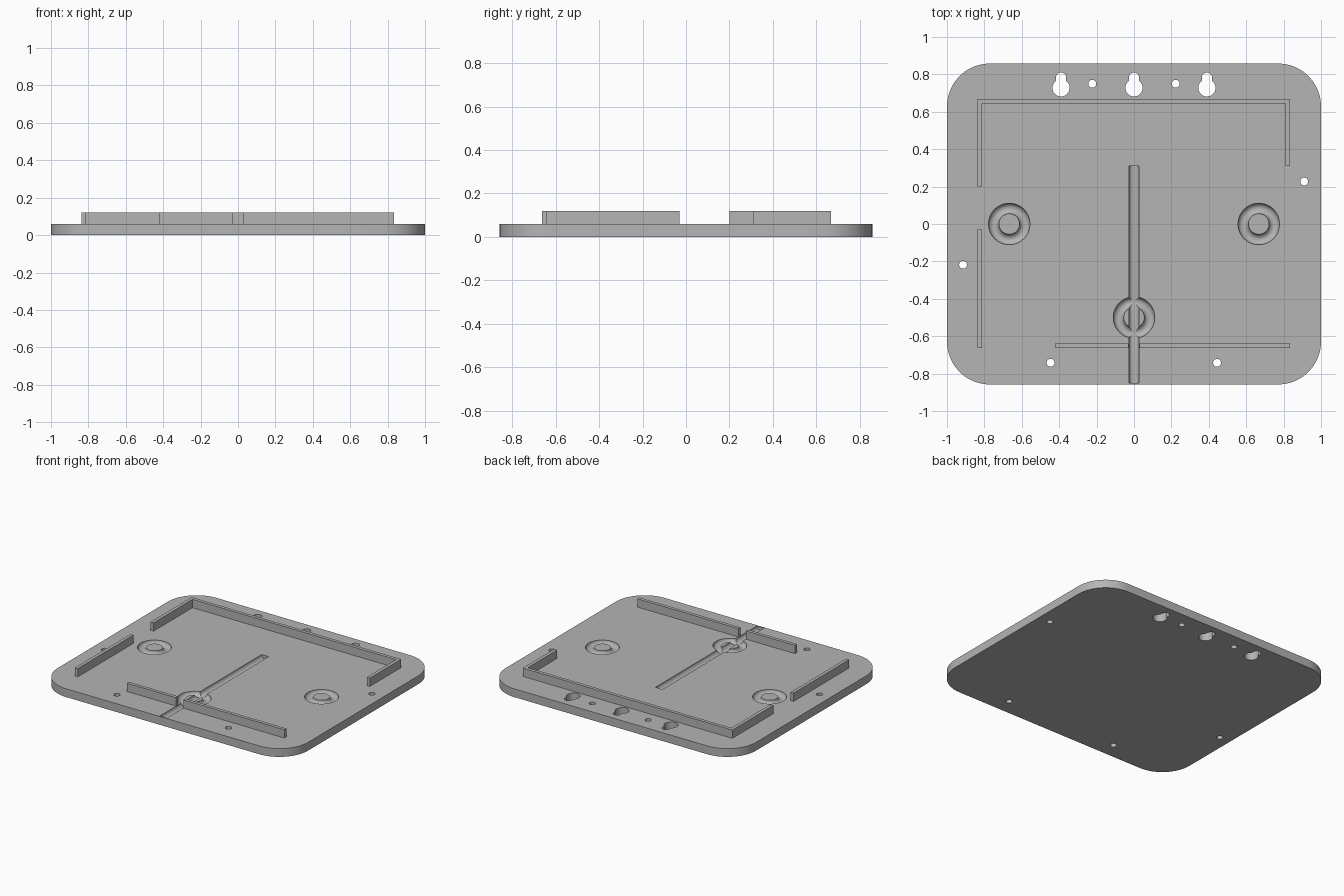
import bpy, bmesh
from math import pi, sin, cos
from mathutils import Matrix

cube = bpy.data.objects.get("Cube")
if cube:
    bpy.data.objects.remove(cube, do_unlink=True)

grey = bpy.data.materials.new("plain grey")
grey.use_nodes = True
grey.diffuse_color = (0.46, 0.46, 0.46, 1)
grey.node_tree.nodes["Principled BSDF"].inputs["Base Color"].default_value = grey.diffuse_color

HX, HY, TOP, WALL_TOP = 1.0, 0.858, 0.06, 0.12
CORNER, GROOVE = 0.23, 0.028


def finish(name, bm):
    bmesh.ops.recalc_face_normals(bm, faces=bm.faces)
    mesh = bpy.data.meshes.new(name)
    bm.to_mesh(mesh)
    bm.free()
    mesh.materials.append(grey)
    ob = bpy.data.objects.new(name, mesh)
    bpy.context.collection.objects.link(ob)
    return ob


def prism(name, outline, z0, z1):
    """Extrude a flat outline straight up."""
    bm = bmesh.new()
    face = bm.faces.new([bm.verts.new((x, y, z0)) for x, y in outline])
    res = bmesh.ops.extrude_face_region(bm, geom=[face])
    moved = [v for v in res["geom"] if isinstance(v, bmesh.types.BMVert)]
    bmesh.ops.translate(bm, verts=moved, vec=(0, 0, z1 - z0))
    return finish(name, bm)


def arc(cx, cy, r, a0, a1, n):
    return [(cx + r * cos(a0 + (a1 - a0) * i / n),
             cy + r * sin(a0 + (a1 - a0) * i / n)) for i in range(n + 1)]


def box(name, x0, x1, y0, y1):
    return prism(name, [(x0, y0), (x1, y0), (x1, y1), (x0, y1)], TOP, WALL_TOP)


def rod(name, axis, start, end):
    """Round bar along x or y, used to cut a half-round groove."""
    bm = bmesh.new()
    bmesh.ops.create_cone(bm, cap_ends=True, segments=32, radius1=GROOVE,
                          radius2=GROOVE, depth=end - start)
    mid = (start + end) / 2
    if axis == "X":
        mat = Matrix.Translation((mid, 0, TOP - 0.0007)) @ Matrix.Rotation(pi / 2, 4, "Y")
    else:
        mat = Matrix.Translation((0, mid, TOP - 0.0007)) @ Matrix.Rotation(pi / 2, 4, "X")
    bm.transform(mat)
    return finish(name, bm)


def ring(name, cx, cy, major):
    bpy.ops.mesh.primitive_torus_add(location=(cx, cy, TOP - 0.0005), major_radius=major,
                                     minor_radius=GROOVE, major_segments=64,
                                     minor_segments=28)
    ob = bpy.context.object
    ob.name = name
    ob.data.materials.append(grey)
    return ob


# Base plate with rounded corners
outline = []
for i, (sx, sy) in enumerate([(1, 1), (-1, 1), (-1, -1), (1, -1)]):
    outline += arc(sx * (HX - CORNER), sy * (HY - CORNER), CORNER,
                   i * pi / 2, (i + 1) * pi / 2, 20)
plate = prism("base_plate", outline, 0, TOP)

# Crossing cable grooves and ring grooves
cutters = [rod("groove_cutter_across", "X", -0.991, 0.991),
           rod("groove_cutter_along", "Y", -0.85, 0.31)]
for x, y in [(-0.667, 0), (0.667, 0), (0, -0.5)]:
    cutters.append(ring("ring_cutter", x, y, 0.083))

# Round screw holes
for x, y in [(-0.223, 0.75), (0.223, 0.75), (0.91, 0.227),
             (-0.914, -0.218), (-0.446, -0.742), (0.444, -0.742)]:
    cutters.append(prism("hole_cutter", arc(x, y, 0.021, 0, 2 * pi, 32)[:-1], -0.1, 0.2))

# Keyhole hangers
for x in (-0.39, 0, 0.39):
    shape = arc(x, 0.728, 0.046, pi - 0.95, 2 * pi + 0.95, 32)
    shape += arc(x, 0.783, 0.027, 0, pi, 16)
    cutters.append(prism("keyhole_cutter", shape, -0.1, 0.2))

for cutter in cutters:
    mod = plate.modifiers.new("cut", "BOOLEAN")
    mod.operation = "DIFFERENCE"
    mod.solver = "EXACT"
    mod.object = cutter
    bpy.context.view_layer.objects.active = plate
    bpy.ops.object.modifier_apply(modifier=mod.name)
    bpy.data.objects.remove(cutter, do_unlink=True)

bpy.ops.object.select_all(action="DESELECT")
plate.select_set(True)
bpy.context.view_layer.objects.active = plate
bpy.ops.object.shade_smooth_by_angle(angle=0.6)

# Raised locating walls
L, R, B, F, T = -0.838, 0.835, 0.668, -0.664, 0.024
prism("rear_wall", [(L, 0.2), (L + T, 0.2), (L + T, B - T), (R - T, B - T),
                    (R - T, 0.31), (R, 0.31), (R, B), (L, B)], TOP, WALL_TOP)
box("right_wall", L, L + T, F, -0.03)
box("front_wall_right", -0.422, -0.03, F, F + T)
box("front_wall_left", 0.03, R, F, F + T)
